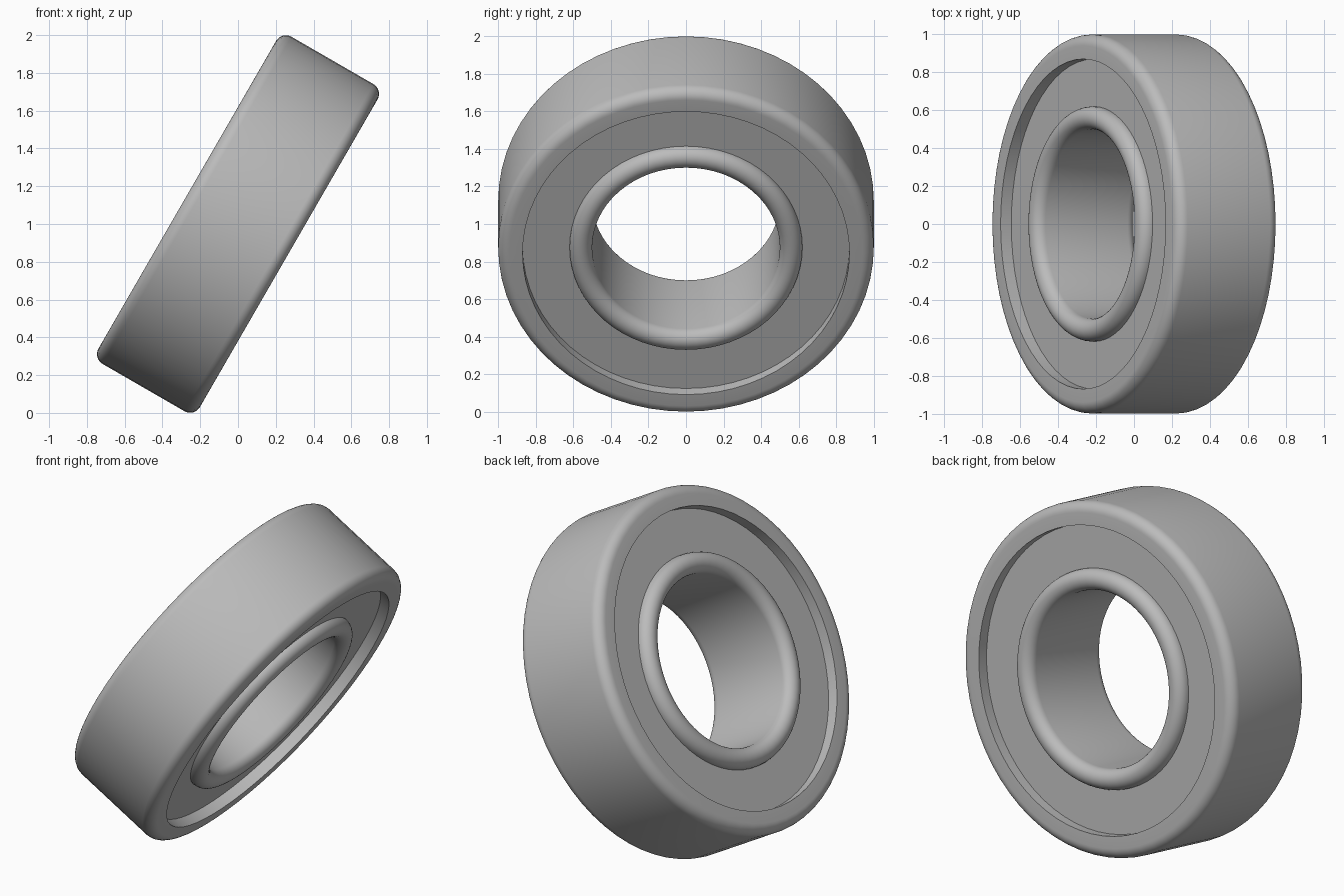
import bpy, bmesh
from math import radians, pi, sin, cos
from mathutils import Matrix

cube = bpy.data.objects.get("Cube")
if cube:
    bpy.data.objects.remove(cube)

SEGMENTS = 64
ROUND = 0.06          # radius of the rounded edges
HALF = 0.25           # half width up to where the rounding starts
FACE = HALF + ROUND   # half width of the rings
SHIELD = 0.245        # half distance between the shield faces
OUTER, LIP, BORE = 1.0, 0.87, 0.50

steel = bpy.data.materials.new("steel_grey")
steel.use_nodes = True
colour = (0.5, 0.5, 0.5, 1)
steel.diffuse_color = colour
steel.node_tree.nodes["Principled BSDF"].inputs["Base Color"].default_value = colour

# The bearing leans over by 30 degrees
PLACE = Matrix.Translation((0, 0, 1)) @ Matrix.Rotation(radians(30), 4, "Y")


def arc(x, r, start, end, steps):
    """Points (axial, radial) on a rounded edge; angle 0 points along the axis."""
    angles = [radians(start + (end - start) * i / steps) for i in range(steps + 1)]
    return [(x + ROUND * cos(a), r + ROUND * sin(a)) for a in angles]


def lathe(name, profile):
    """Turn a closed (axial, radial) profile round the x axis."""
    bm = bmesh.new()
    rings = []
    for i in range(SEGMENTS):
        a = 2 * pi * i / SEGMENTS
        rings.append([bm.verts.new((x, r * cos(a), r * sin(a))) for x, r in profile])
    for i, ring in enumerate(rings):
        following = rings[(i + 1) % SEGMENTS]
        for j in range(len(profile)):
            k = (j + 1) % len(profile)
            bm.faces.new((ring[j], ring[k], following[k], following[j]))
    bmesh.ops.recalc_face_normals(bm, faces=bm.faces)
    mesh = bpy.data.meshes.new(name)
    bm.to_mesh(mesh)
    bm.free()
    mesh.materials.append(steel)
    obj = bpy.data.objects.new(name, mesh)
    bpy.context.collection.objects.link(obj)
    obj.matrix_world = PLACE
    bpy.ops.object.select_all(action="DESELECT")
    obj.select_set(True)
    bpy.context.view_layer.objects.active = obj
    bpy.ops.object.shade_smooth_by_angle(angle=radians(35))


# Outer ring: rounded outside, sharp lip inside
lathe("outer_ring",
      [(FACE, LIP)] + arc(HALF, OUTER - ROUND, 0, 90, 8)
      + arc(-HALF, OUTER - ROUND, 90, 180, 8) + [(-FACE, LIP)])

# Inner ring: both ends fully rounded
lathe("inner_ring",
      arc(HALF, BORE + ROUND, -90, 90, 16) + arc(-HALF, BORE + ROUND, 90, 270, 16))

# Recessed shields closing the gap between the rings
for side, name in ((1, "left_shield"), (-1, "right_shield")):
    inner, outer = BORE + 1.9 * ROUND, LIP + 0.005
    lathe(name, [(side * x, r) for x, r in
                 ((SHIELD, inner), (SHIELD, outer),
                  (SHIELD - 0.03, outer), (SHIELD - 0.03, inner))])
